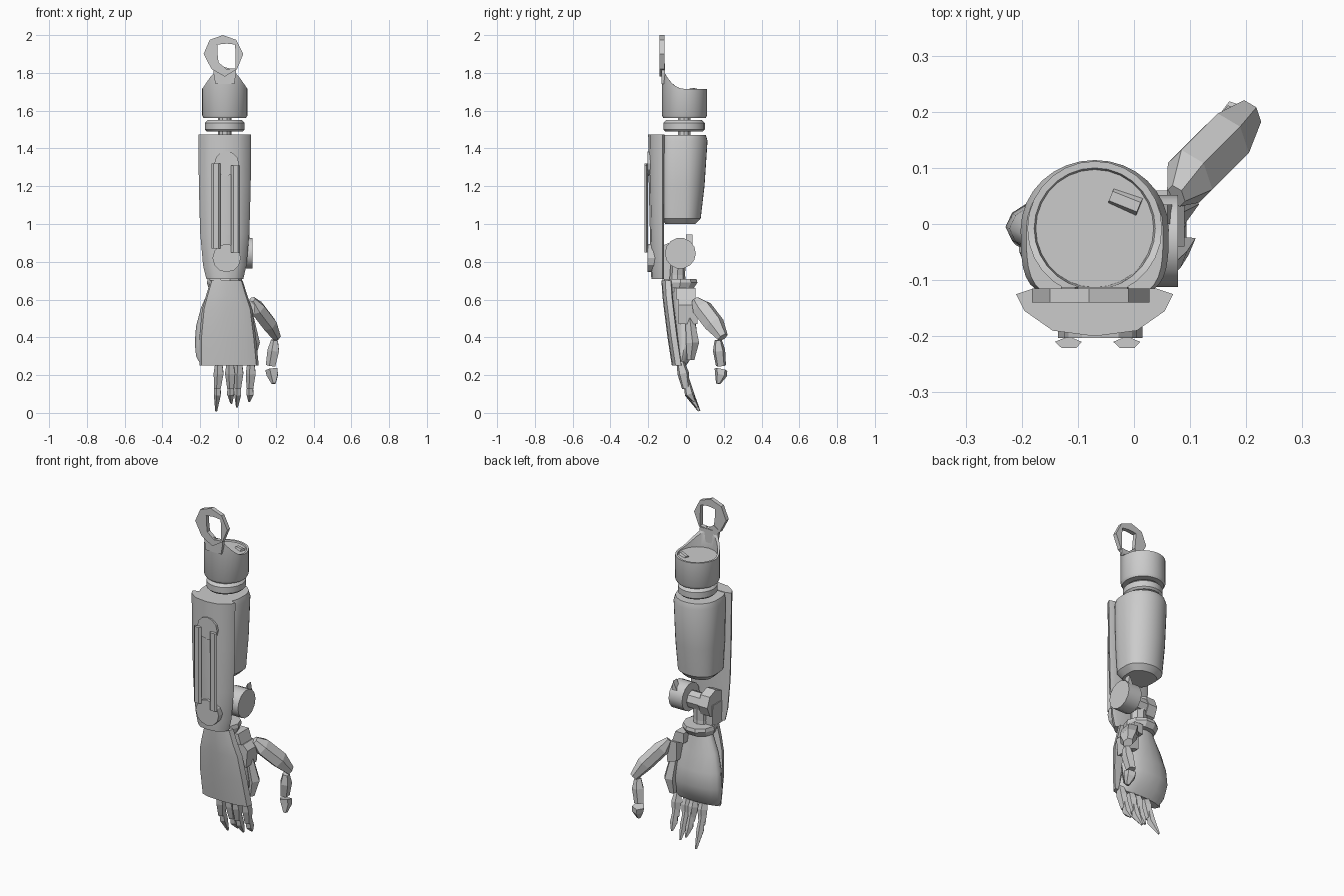
import bpy, bmesh, math
from mathutils import Vector

cube = bpy.data.objects.get("Cube")
if cube:
    bpy.data.objects.remove(cube, do_unlink=True)

grey = bpy.data.materials.new("plain grey")
grey.use_nodes = True
grey.diffuse_color = (0.6, 0.6, 0.6, 1)
grey.node_tree.nodes["Principled BSDF"].inputs["Base Color"].default_value = (0.6, 0.6, 0.6, 1)
CX = -0.07  # arm axis


def finish(name, bm, smooth=30):
    bmesh.ops.recalc_face_normals(bm, faces=bm.faces)
    mesh = bpy.data.meshes.new(name)
    bm.to_mesh(mesh)
    bm.free()
    mesh.materials.append(grey)
    ob = bpy.data.objects.new(name, mesh)
    bpy.context.collection.objects.link(ob)
    if smooth:
        bpy.ops.object.select_all(action='DESELECT')
        ob.select_set(True)
        bpy.context.view_layer.objects.active = ob
        bpy.ops.object.shade_smooth_by_angle(angle=math.radians(smooth))


def skin(name, rings, smooth=30, closed=False):
    """Join rings of points into a solid; closed joins the last ring to the first."""
    bm = bmesh.new()
    vs = [[bm.verts.new(p) for p in r] for r in rings]
    n = len(vs[0])
    pairs = list(zip(vs, vs[1:])) + ([(vs[-1], vs[0])] if closed else [])
    for a, b in pairs:
        for i in range(n):
            j = (i + 1) % n
            bm.faces.new((a[i], a[j], b[j], b[i]))
    if not closed:
        bm.faces.new(vs[0])
        bm.faces.new(vs[-1])
    finish(name, bm, smooth)


def oval(cx, cy, z, rx, ry, n=20):
    return [(cx + rx * math.cos(2 * math.pi * i / n),
             cy + ry * math.sin(2 * math.pi * i / n), z) for i in range(n)]


def turned(name, profile, n=20, smooth=30):
    """Upright part from (z, cx, cy, rx, ry) stations."""
    skin(name, [oval(x, y, z, rx, ry, n) for z, x, y, rx, ry in profile], smooth)


def plate(name, outline, y0, y1):
    skin(name, [[(x, y, z) for x, z in outline] for y in (y0, y1)], 0)


def rod(name, stations, n=6, flat=1.0):
    """Faceted limb through (point, radius) stations, ring plane across its run."""
    run = (Vector(stations[-1][0]) - Vector(stations[0][0])).normalized()
    side = run.cross(Vector((0, 1, 0))).normalized()
    up = run.cross(side)
    rings = []
    for p, r in stations:
        rings.append([Vector(p) + side * r * flat * math.cos(2 * math.pi * (i + .5) / n)
                      + up * r * math.sin(2 * math.pi * (i + .5) / n) for i in range(n)])
    skin(name, rings, 0)


# Hanging eyelet on top
outer = [(-0.182, 1.90), (-0.15, 1.975), (-0.08, 2.0), (-0.01, 1.975),
         (0.028, 1.90), (-0.005, 1.82), (-0.07, 1.78), (-0.14, 1.82)]
hole = [(-0.108, 1.90), (-0.11, 1.95), (-0.06, 1.955), (-0.016, 1.95),
        (-0.012, 1.89), (-0.012, 1.825), (-0.06, 1.82), (-0.103, 1.855)]
skin("eyelet", [[(x, y, z) for x, z in loop] for loop, y in
                ((outer, -0.14), (outer, -0.115), (hole, -0.115), (hole, -0.14))], 0, True)
plate("eyelet_neck", [(-0.12, 1.74), (-0.13, 1.80), (-0.13, 1.835), (-0.105, 1.85), (-0.10, 1.82),
                      (-0.012, 1.82), (-0.01, 1.80), (-0.02, 1.74)], -0.13, -0.112)


# Shoulder cup, its rim sweeping up towards the neck
def rim(r):
    return [(x, y, 1.715 + 0.115 * max(0, -y / 0.128) ** 2.5) for x, y, _ in oval(CX, -0.008, 0, r, r, 28)]


skin("shoulder_cup", [oval(CX, -0.008, 1.56, 0.112, 0.112, 28), oval(CX, -0.008, 1.575, 0.12, 0.12, 28),
                      rim(0.12), rim(0.108), oval(CX, -0.008, 1.708, 0.105, 0.105, 28)])
rod("cup_bolt", [((-0.04, 0.05, 1.70), 0.018), ((0.01, 0.03, 1.705), 0.018)], 6)

# Swivel joint
turned("swivel_ring", [(1.49, CX, -0.01, .095, .10), (1.50, CX, -0.01, .105, .11),
                       (1.535, CX, -0.01, .105, .11), (1.55, CX, -0.01, .09, .095)])
turned("swivel_pin", [(1.44, CX, -0.01, .035, .035), (1.58, CX, -0.01, .035, .035)], 10)


# Forearm barrel: round at the back, squared off towards the front
def barrel_ring(z, rx, back, front):
    ring = []
    for i in range(32):
        c, s = math.cos(math.pi * i / 16), math.sin(math.pi * i / 16)
        if s >= 0:
            ring.append((CX + rx * c, back * s - .01, z))
        else:
            ring.append((CX + rx * math.copysign(abs(c) ** .4, c), -front * abs(s) ** .6 - .01, z))
    return ring


skin("forearm_barrel", [barrel_ring(*r) for r in (
    (1.0, .085, .06, .10), (1.03, .115, .088, .118), (1.2, .126, .108, .12),
    (1.44, .132, .124, .12), (1.472, .122, .115, .12))])

# Long shell over the front of the forearm
section = [(-.14, -.125), (-.125, -.155), (-.075, -.19), (0, -.2),
           (.075, -.19), (.125, -.155), (.14, -.125), (.11, -.115), (-.11, -.115)]
stations = [(1.475, 1, 1), (1.2, .98, .96), (.95, .93, .88), (.78, .82, .83), (.71, .7, .78)]
skin("forearm_shell", [[(CX + x * sx, -0.125 + (y + .125) * sy, z) for x, y in section]
                       for z, sx, sy in stations])

# Twin piston bars with round end bosses
for s, label in ((1, "left"), (-1, "right")):
    x = -0.065 + s * 0.052
    skin(label + "_piston_bar", [[(x - .024, -.21, z), (x - .012, -.221, z), (x + .014, -.221, z),
                                  (x + .024, -.21, z), (x, -.2, z)]
                                 for z in ((.85, 1.31) if s > 0 else (.87, 1.32))], 0)
for label, z, r in (("upper", 1.32, .065), ("lower", .82, .075)):
    disc = [(-0.06 + r * math.cos(a * math.pi / 6), z + r * math.sin(a * math.pi / 6)) for a in range(12)]
    plate(label + "_boss", disc, -0.203, -0.16)


# Wrist roller across the arm, with axle and linking yoke
def across(name, x0, x1, y, z, r, n=14):
    skin(name, [[(x, y + r * math.cos(2 * math.pi * i / n), z + r * math.sin(2 * math.pi * i / n))
                 for i in range(n)] for x in (x0, x1)])


across("wrist_roller", -0.01, 0.078, -0.03, 0.845, 0.082)
across("roller_axle", -0.13, 0.02, -0.04, 0.83, 0.05, 8)
plate("roller_fin", [(0.03, .88), (0.07, .88), (0.06, .945)], 0.0, 0.035)
across("yoke_arm", -0.15, -0.09, -0.065, 0.83, 0.08, 8)
plate("yoke_foot", [(-.15, .70), (-.09, .70), (-.09, .83), (-.155, .83)], -.125, -.03)
turned("wrist_post", [(.64, CX, -.045, .05, .05), (.73, CX, -.045, .045, .04), (.83, CX, -.04, .05, .04)], 8, 0)
turned("wrist_collar", [(.66, CX, -.035, .085, .08), (.69, CX, -.03, .095, .095),
                        (.71, CX, -.03, .09, .09)], 10, 0)

# Flared plate over the back of the hand: (z, x min, x max, front y)
cover = [(.25, -.205, .11, -.075), (.40, -.205, .095, -.098), (.55, -.19, .075, -.117),
         (.62, -.17, .05, -.125), (.70, -.145, .025, -.13)]
rings = []
for z, a, b, y in cover:
    w = b - a
    rings.append([(a, y + .05, z), (a + .04 * w, y + .02, z), (a + .2 * w, y + .004, z), (a + .5 * w, y, z),
                  (b - .2 * w, y + .004, z), (b - .04 * w, y + .02, z), (b, y + .05, z),
                  (b - .2 * w, y + .055, z), (a + .2 * w, y + .055, z)])
skin("hand_cover", rings, 40)

# Broad palm flaring towards the outer edge, with thumb socket and wrist bracket
turned("palm", [(.25, -.055, -.03, .14, .03), (.30, -.07, -.018, .152, .052), (.37, -.077, -.005, .152, .065),
                (.46, -.08, -.008, .142, .062), (.56, -.08, -.02, .115, .052), (.66, -.075, -.03, .075, .045)], 16, 50)
plate("thumb_socket", [(0.02, .49), (0.08, .47), (0.09, .57), (0.06, .60), (0.02, .60)], -0.04, 0.06)
plate("wrist_bracket", [(-0.02, .60), (0.055, .60), (0.035, .66), (-0.02, .66)], -0.05, 0.05)
rod("palm_strut", [((0.07, .025, .28), .02), ((0.08, .035, .37), .036), ((0.06, .02, .5), .025)], 5)

# Thumb in three separate joints
rod("thumb_base", [((.075, .05, .60), .022), ((.10, .085, .555), .055),
                   ((.165, .15, .47), .055), ((.205, .195, .40), .03)], 6, .8)
rod("thumb_middle", [((.195, .17, .385), .02), ((.19, .175, .33), .034), ((.175, .185, .25), .028)], 5)
rod("thumb_tip", [((.18, .185, .23), .036), ((.185, .185, .20), .033), ((.19, .17, .155), .012)], 5)

# Tapered fingers, two joints each: (name, root x, tip x, tip z)
for label, x0, x1, tip in (("little", -.10, -.115, .01), ("ring", -.04, -.035, .05),
                           ("middle", .005, -.005, .03), ("index", .07, .06, .06)):
    mid = .12
    xm = (x0 + x1) / 2
    rod(label + "_finger_upper", [((x0, -.03, .27), .022), ((x0, -.015, .21), .032),
                                  ((xm, .0, mid + .01), .022)], 5, .9)
    rod(label + "_finger_tip", [((xm, .0, mid + .06), .018), ((xm, .018, mid - .02), .026),
                                ((x1, .045 + (.06 - tip) * .5, tip), .007)], 5, .8)
